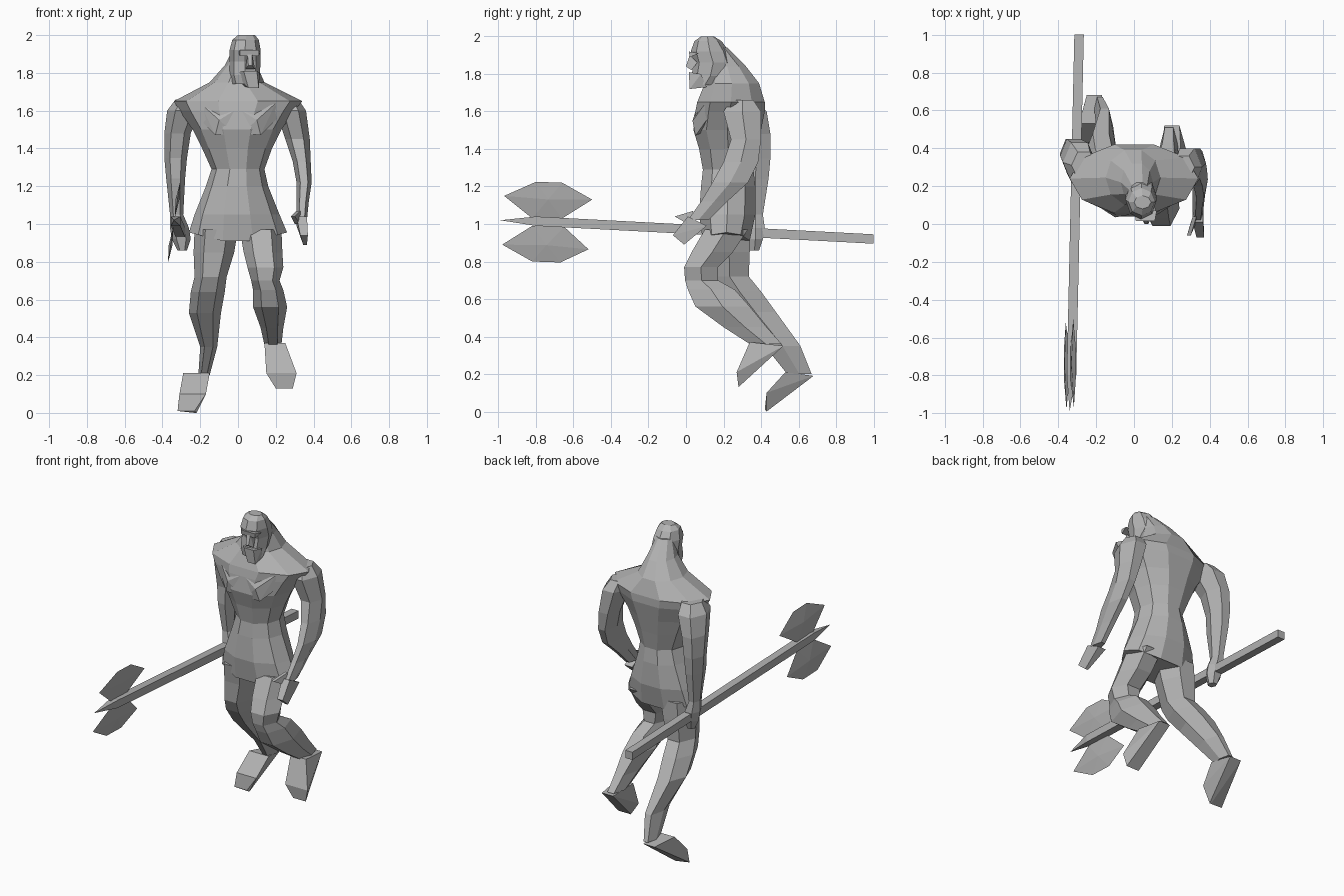
import bpy
import bmesh
from math import cos, sin, pi
from mathutils import Vector

default_cube = bpy.data.objects.get("Cube")
if default_cube:
    bpy.data.objects.remove(default_cube, do_unlink=True)

# One plain clay colour for the whole figure
clay = bpy.data.materials.new("clay_grey")
clay.use_nodes = True
clay_colour = (.45, .45, .45, 1)
clay.diffuse_color = clay_colour
clay.node_tree.nodes["Principled BSDF"].inputs["Base Color"].default_value = clay_colour


def finish(name, bm):
    """Turn a bmesh into a flat shaded object."""
    bmesh.ops.recalc_face_normals(bm, faces=bm.faces)
    mesh = bpy.data.meshes.new(name)
    bm.to_mesh(mesh)
    bm.free()
    mesh.materials.append(clay)
    obj = bpy.data.objects.new(name, mesh)
    bpy.context.collection.objects.link(obj)
    return obj


def loft(name, sections, sides=6, hem_lift=0):
    """Skin horizontal rings, each given as height, x range and y range."""
    bm = bmesh.new()
    angles = [2 * pi * i / sides for i in range(sides)]
    reach_x = max(abs(cos(a)) for a in angles)
    reach_y = max(abs(sin(a)) for a in angles)
    rings = []
    for z, left, right, front, back in sections:
        middle = Vector(((left + right) / 2, (front + back) / 2, z))
        half_x = (right - left) / 2 / reach_x
        half_y = (back - front) / 2 / reach_y
        rings.append([bm.verts.new(middle + Vector((half_x * cos(a), half_y * sin(a), 0)))
                      for a in angles])
    for vert in rings[-1]:
        vert.co.z += hem_lift * abs(vert.co.x)
    for upper, lower in zip(rings, rings[1:]):
        for i in range(sides):
            j = (i + 1) % sides
            bm.faces.new((upper[i], upper[j], lower[j], lower[i]))
    bm.faces.new(rings[0])
    bm.faces.new(rings[-1])
    return finish(name, bm)


def hull(name, points):
    """Wrap a faceted solid around a few points."""
    bm = bmesh.new()
    for point in points:
        bm.verts.new(point)
    result = bmesh.ops.convex_hull(bm, input=bm.verts)
    unused = [g for g in result["geom_interior"] if isinstance(g, bmesh.types.BMVert)]
    bmesh.ops.delete(bm, geom=unused, context="VERTS")
    return finish(name, bm)


def pairs(*rows):
    """Expand rows of left x, right x, y, z into pairs of points."""
    return [(x, y, z) for left, right, y, z in rows for x in (left, right)]


# Torso with sloping shoulders, narrow waist and flared tunic skirt
loft("torso", [
    (1.94, -.02, .08, .13, .22),
    (1.84, -.07, .1, .12, .32),
    (1.75, -.15, .14, .1, .39),
    (1.65, -.34, .34, .06, .42),
    (1.6, -.31, .3, .05, .42),
    (1.5, -.24, .23, .04, .4),
    (1.4, -.19, .18, .07, .38),
    (1.29, -.14, .14, .09, .36),
    (1.2, -.17, .16, .08, .37),
    (1.05, -.23, .22, .07, .37),
    (.89, -.26, .26, .09, .34)], sides=10, hem_lift=.25)

# Chest plates
for side, name in ((-1, "right_chest"), (1, "left_chest")):
    hull(name, [(side * x, y, z) for x, y, z in (
        (.02, .05, 1.6), (.2, .1, 1.64), (.22, .12, 1.57),
        (.12, .05, 1.47), (.02, .05, 1.48), (.1, .035, 1.55), (.12, .2, 1.55))])

# Head, with brow, nose and beard
loft("head", [
    (2, 0, .09, .08, .15),
    (1.975, -.03, .11, .045, .19),
    (1.92, -.045, .12, .025, .23),
    (1.86, -.045, .12, .04, .25),
    (1.79, -.045, .115, .03, .23),
    (1.74, -.03, .11, .04, .16)], sides=8)
hull("brow", pairs((.01, .11, .015, 1.92), (.01, .11, .02, 1.89), (0, .12, .07, 1.91)))
hull("nose", pairs((.05, .075, .02, 1.9), (.055, .075, 0, 1.84),
                   (.04, .09, .03, 1.82), (.05, .08, .06, 1.86)))
hull("beard", pairs((.03, .1, .015, 1.81), (.055, .11, .02, 1.72),
                    (.03, .1, .11, 1.73), (-.02, .115, .08, 1.8)))

# Left arm swings forward, open hand
loft("left_arm", [
    (1.66, .2, .32, .24, .36),
    (1.6, .2, .36, .2, .4),
    (1.45, .25, .38, .24, .4),
    (1.33, .29, .385, .2, .385),
    (1.22, .31, .39, .14, .33),
    (1.12, .31, .375, .08, .22),
    (1.02, .31, .365, .01, .12)])
hull("left_hand", pairs((.31, .365, .11, .99), (.31, .365, .01, 1.04),
                        (.33, .37, -.07, .94), (.345, .365, -.01, .89)))
hull("left_thumb", pairs((.31, .33, .04, 1.07), (.28, .3, -.06, 1.04),
                         (.3, .33, .01, 1)))

# Right arm hangs back and grips the shaft
loft("right_arm", [
    (1.66, -.33, -.2, .24, .38),
    (1.6, -.375, -.2, .22, .43),
    (1.48, -.39, -.25, .27, .45),
    (1.35, -.39, -.27, .3, .45),
    (1.24, -.38, -.28, .3, .44),
    (1.05, -.36, -.29, .33, .41)])
loft("right_hand", [
    (1.05, -.36, -.29, .33, .41),
    (.98, -.36, -.26, .32, .42),
    (.92, -.35, -.25, .33, .41),
    (.86, -.32, -.27, .34, .39)])

# Left leg, knee raised forward
loft("left_leg", [
    (.97, .01, .23, .1, .33),
    (.85, .03, .235, .03, .25),
    (.77, .05, .24, -.01, .17),
    (.7, .07, .22, -.005, .17),
    (.65, .08, .24, .01, .26),
    (.56, .08, .26, .05, .34),
    (.45, .12, .24, .2, .43),
    (.36, .14, .23, .34, .51)])
hull("left_foot", pairs((.16, .24, .52, .35), (.14, .25, .34, .37),
                        (.15, .31, .27, .21), (.2, .29, .28, .13)))

# Right leg trails behind
loft("right_leg", [
    (.97, -.23, 0, .1, .34),
    (.85, -.235, -.02, .12, .34),
    (.72, -.23, -.06, .13, .335),
    (.64, -.25, -.07, .17, .4),
    (.53, -.26, -.09, .26, .48),
    (.35, -.2, -.11, .42, .61),
    (.2, -.21, -.15, .54, .67)])
hull("right_foot", pairs((-.25, -.17, .68, .19), (-.29, -.15, .53, .21),
                         (-.31, -.17, .43, .1), (-.32, -.23, .42, .01),
                         (-.23, -.22, .43, 0)))

# Axe shaft, square in section, with a spike at its front end
shaft_back = Vector((-.29, 1, .92))
shaft_front = Vector((-.33, -.8, 1.015))
square = [Vector((x, 0, z)) for x in (-.025, .025) for z in (-.025, .025)]
hull("axe_shaft", [end + corner for end in (shaft_back, shaft_front) for corner in square])
hull("axe_spike", [shaft_front + corner for corner in square] + [(-.34, -.99, 1.02)])


def blade(name, outline):
    """Thin leaning plate, thickest in the middle."""
    rim = [Vector((-.34 + .15 * (z - 1), y, z)) for y, z in outline]
    centre = sum(rim, Vector()) / len(rim)
    bulge = Vector((.01, 0, 0))
    hull(name, rim + [centre + bulge, centre - bulge])


# Twin axe blades
blade("upper_blade", [(-.97, 1.15), (-.8, 1.225), (-.66, 1.22),
                      (-.5, 1.13), (-.66, 1.03), (-.82, 1.03)])
blade("lower_blade", [(-.98, .89), (-.82, .8), (-.67, .795),
                      (-.52, .865), (-.65, .985), (-.82, .99)])
